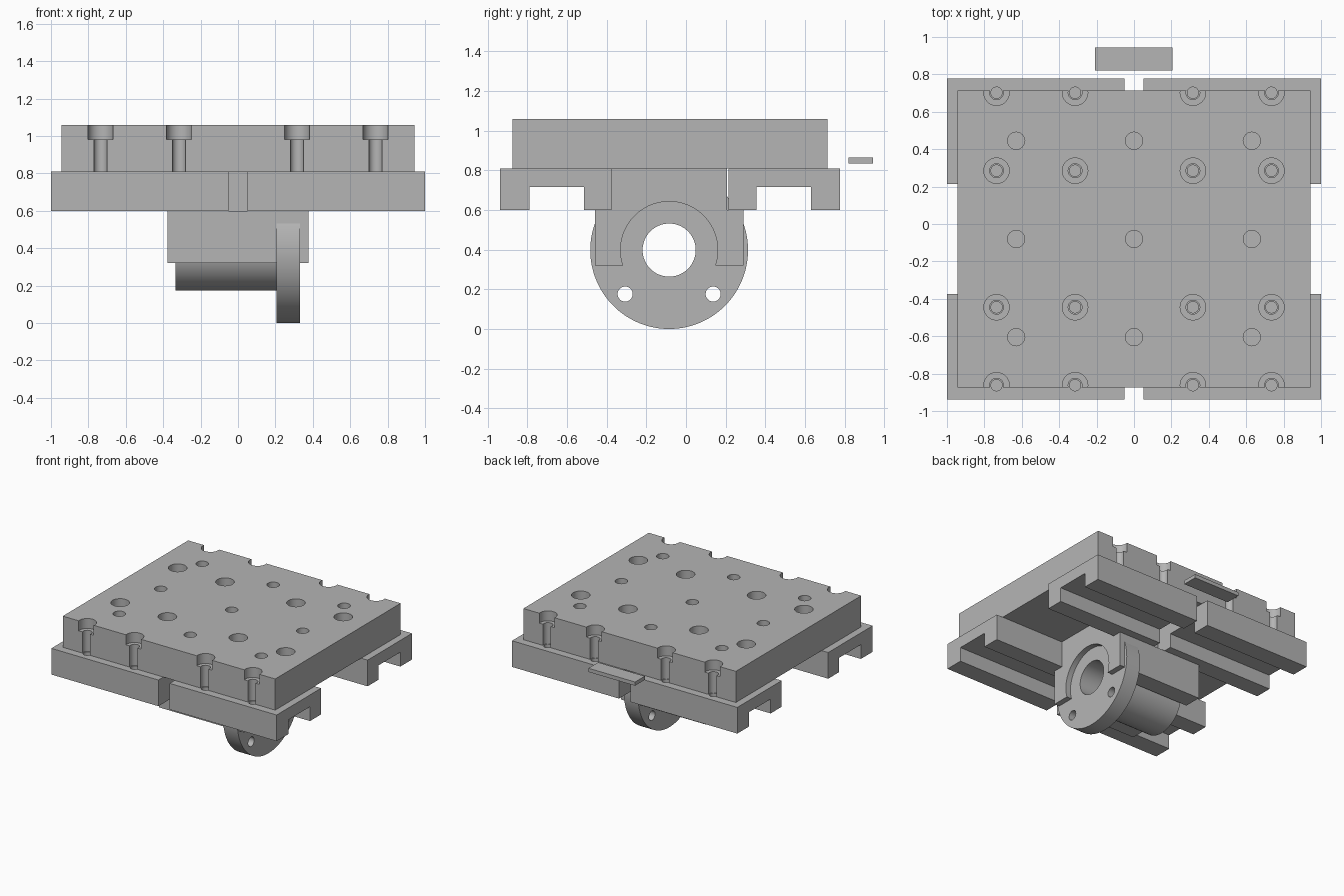
import bpy, bmesh, math
from mathutils import Matrix, Vector

cube = bpy.data.objects.get("Cube")
if cube:
    bpy.data.objects.remove(cube, do_unlink=True)

steel = bpy.data.materials.new("machined grey")
steel.use_nodes = True
GREY = (0.46, 0.46, 0.46, 1)
steel.diffuse_color = GREY
steel.node_tree.nodes["Principled BSDF"].inputs["Base Color"].default_value = GREY


def finish(name, bm):
    bmesh.ops.recalc_face_normals(bm, faces=bm.faces)
    mesh = bpy.data.meshes.new(name)
    bm.to_mesh(mesh)
    bm.free()
    mesh.materials.append(steel)
    obj = bpy.data.objects.new(name, mesh)
    bpy.context.collection.objects.link(obj)
    return obj


def box(name, low, high):
    low, high = Vector(low), Vector(high)
    bm = bmesh.new()
    size = Matrix.Diagonal((*(high - low), 1))
    bmesh.ops.create_cube(bm, size=1, matrix=Matrix.Translation((low + high) / 2) @ size)
    return finish(name, bm)


def extrude_x(name, profile, x0, x1):
    """Sweep a (y, z) outline along x."""
    bm = bmesh.new()
    face = bm.faces.new([bm.verts.new((x0, y, z)) for y, z in profile])
    moved = bmesh.ops.extrude_face_region(bm, geom=[face])["geom"]
    verts = [v for v in moved if isinstance(v, bmesh.types.BMVert)]
    bmesh.ops.translate(bm, verts=verts, vec=(x1 - x0, 0, 0))
    return finish(name, bm)


def cylinders(name, centres, radius, start, end, axis="Z", sides=48):
    """Cylinders at 2D centres: (x, y) for axis Z, (y, z) for axis X."""
    bm = bmesh.new()
    mid = (start + end) / 2
    for a, b in centres:
        if axis == "Z":
            place = Matrix.Translation((a, b, mid))
        else:
            place = Matrix.Translation((mid, a, b)) @ Matrix.Rotation(math.pi / 2, 4, "Y")
        bmesh.ops.create_cone(bm, cap_ends=True, segments=sides, radius1=radius,
                              radius2=radius, depth=end - start, matrix=place)
    return finish(name, bm)


def cut(obj, *cutters):
    """Subtract the cutters, bake the result and discard them."""
    for cutter in cutters:
        mod = obj.modifiers.new("cut", "BOOLEAN")
        mod.operation, mod.solver, mod.object = "DIFFERENCE", "EXACT", cutter
    bpy.context.view_layer.update()
    graph = bpy.context.evaluated_depsgraph_get()
    mesh = bpy.data.meshes.new_from_object(obj.evaluated_get(graph))
    obj.modifiers.clear()
    obj.data = mesh
    for cutter in cutters:
        bpy.data.objects.remove(cutter, do_unlink=True)
    return obj


MID_Y = -0.08
BASE, TOP = 0.81, 1.06
bolts = [(x, y) for x in (-0.735, -0.315, 0.315, 0.735)
         for y in (0.702, 0.285, -0.445, -0.862)]
taps = [(x, MID_Y + dy) for x in (-0.63, 0, 0.63) for dy in (-0.525, 0, 0.525)]

# Table plate with counterbored bolt holes and blind tapped holes
plate = box("table_plate", (-0.943, -0.875, BASE), (0.943, 0.715, TOP))
cut(plate,
    cylinders("stems", bolts, 0.037, BASE - 0.1, TOP + 0.1, sides=32),
    cylinders("counterbores", bolts, 0.068, 0.98, TOP + 0.1),
    cylinders("blind_holes", taps, 0.046, TOP - 0.15, TOP + 0.1, sides=32))
parts = [plate]

# Four grooved rail carriages, mirrored front to back and left to right
half = [(0.295, 0.6), (0.435, 0.6), (0.435, 0.715), (0.71, 0.715),
        (0.71, 0.6), (0.858, 0.6), (0.858, BASE), (0.295, BASE)]
for end, sy in (("front", -1), ("back", 1)):
    outline = [(MID_Y + sy * y, z) for y, z in half]
    for side, x0, x1 in (("right", -1, -0.05), ("left", 0.05, 1)):
        block = extrude_x(f"{end}_{side}_carriage", outline, x0, x1)
        holes = [(x, y) for x, y in bolts if x0 < x < x1 and sy * (y - MID_Y) > 0]
        cut(block, cylinders("bolt_holes", holes, 0.03, 0.64, BASE + 0.1, sides=32))
        parts.append(block)

# Nut bracket: stepped block with an open-bottomed bore
AXIS = (-0.085, 0.398)
steps = [(0.293, 0.815), (0.293, 0.6), (0.375, 0.6), (0.375, 0.32)]
outline = [(AXIS[0] + y, z) for y, z in steps]
outline += [(AXIS[0] - y, z) for y, z in reversed(steps)]
bracket = extrude_x("nut_bracket", outline, -0.378, 0.376)
cut(bracket, cylinders("bracket_bore", [AXIS], 0.245, -0.5, 0.5, "X", 96))
parts.append(bracket)

# Screw nut: barrel and drilled round flange
barrel = cylinders("nut_barrel", [AXIS], 0.225, -0.335, 0.206, "X", 96)
cut(barrel, cylinders("barrel_bore", [AXIS], 0.134, -0.5, 0.5, "X", 64))
flange = cylinders("nut_flange", [AXIS], 0.398, 0.206, 0.332, "X", 128)
flange_holes = [(AXIS[0] + s * 0.222, AXIS[1] - 0.222) for s in (-1, 1)]
cut(flange,
    cylinders("flange_bore", [AXIS], 0.134, -0.5, 0.5, "X", 64),
    cylinders("flange_bolt_holes", flange_holes, 0.038, -0.5, 0.5, "X", 32))
parts += [barrel, flange]

# Small sensor strip set off behind the table
parts.append(box("sensor_strip", (-0.208, 0.82, 0.835), (0.206, 0.943, 0.865)))

# Smooth the round walls and keep machined edges crisp
bpy.ops.object.select_all(action="DESELECT")
for part in parts:
    part.select_set(True)
bpy.context.view_layer.objects.active = plate
bpy.ops.object.shade_smooth_by_angle(angle=math.radians(30))
